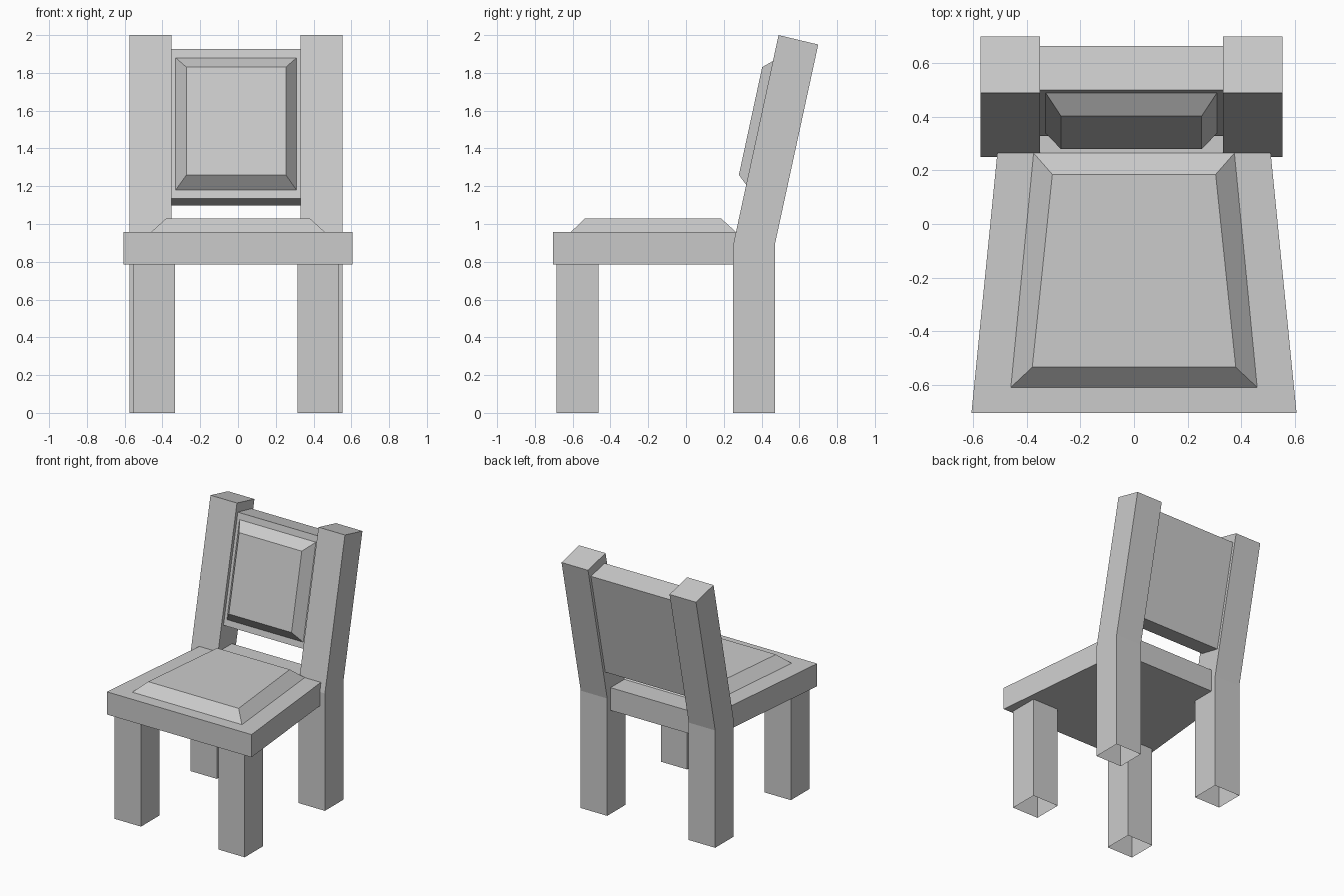
import bpy
import bmesh

cube = bpy.data.objects.get("Cube")
if cube:
    bpy.data.objects.remove(cube, do_unlink=True)

grey = bpy.data.materials.new("plain_grey")
grey.use_nodes = True
GREY = (0.6, 0.6, 0.6, 1)
grey.diffuse_color = GREY
grey.node_tree.nodes["Principled BSDF"].inputs["Base Color"].default_value = GREY

FRAME_X = -0.01                      # the frame sits slightly off centre
RAKE = (0.49 - 0.25) / (2.0 - 0.89)  # backward lean of the back rest


def loft(name, rings, cap_start=True, cap_end=True):
    """Join rings of equal point count with flat quads, optionally capped."""
    bm = bmesh.new()
    loops = [[bm.verts.new(p) for p in ring] for ring in rings]
    n = len(loops[0])
    for a, b in zip(loops, loops[1:]):
        for i in range(n):
            j = (i + 1) % n
            bm.faces.new((a[i], a[j], b[j], b[i]))
    if cap_start:
        bm.faces.new(loops[0][::-1])
    if cap_end:
        bm.faces.new(loops[-1])
    bmesh.ops.recalc_face_normals(bm, faces=bm.faces)
    mesh = bpy.data.meshes.new(name)
    bm.to_mesh(mesh)
    bm.free()
    mesh.materials.append(grey)
    obj = bpy.data.objects.new(name, mesh)
    bpy.context.collection.objects.link(obj)
    return obj


def trapezoid(z, front_y, front_half, back_y, back_half):
    """Horizontal ring, wider at the front."""
    return [(-front_half, front_y, z), (front_half, front_y, z),
            (back_half, back_y, z), (-back_half, back_y, z)]


def leg_ring(x, half, front, back):
    """Ring across a leg from (y, z) of its front and back edges."""
    return [(x - half, *front), (x + half, *front),
            (x + half, *back), (x - half, *back)]


def raked_ring(half, low, high, offset, drop=0):
    """Upright ring on the leaning plane, moved back by offset."""
    def point(x, z):
        return (FRAME_X + x, 0.25 + RAKE * (z - 0.89) + offset, z - drop)
    return [point(-half, low), point(half, low),
            point(half, high), point(-half, high)]


# Seat board and its bevelled cushion
loft("seat", [trapezoid(z, -0.705, 0.607, 0.43, 0.494) for z in (0.785, 0.957)])
loft("seat_cushion", [trapezoid(0.957, -0.61, 0.46, 0.265, 0.375),
                      trapezoid(1.03, -0.535, 0.38, 0.185, 0.305)],
     cap_start=False)

# Legs, hollow at the foot; the back legs bend into raked posts
for side, sign in (("right", -1), ("left", 1)):
    x = FRAME_X + sign * 0.435
    loft("front_leg_" + side,
         [leg_ring(x, 0.111, (-0.685, z), (-0.463, z)) for z in (0, 0.785)],
         cap_start=False, cap_end=False)
    x = FRAME_X + sign * 0.453
    loft("back_post_" + side,
         [leg_ring(x, 0.111, (0.25, 0), (0.47, 0)),
          leg_ring(x, 0.111, (0.25, 0.89), (0.47, 0.89)),
          leg_ring(x, 0.111, (0.49, 2.0), (0.70, 1.95))],
         cap_start=False)

# Leaning back panel and its bevelled pad
loft("back_panel", [raked_ring(0.343, 1.135, 1.927, 0.026),
                    raked_ring(0.343, 1.135, 1.927, 0.191, drop=0.036)])
loft("back_pad", [raked_ring(0.32, 1.18, 1.88, 0.026),
                  raked_ring(0.263, 1.26, 1.83, -0.05)],
     cap_start=False)
